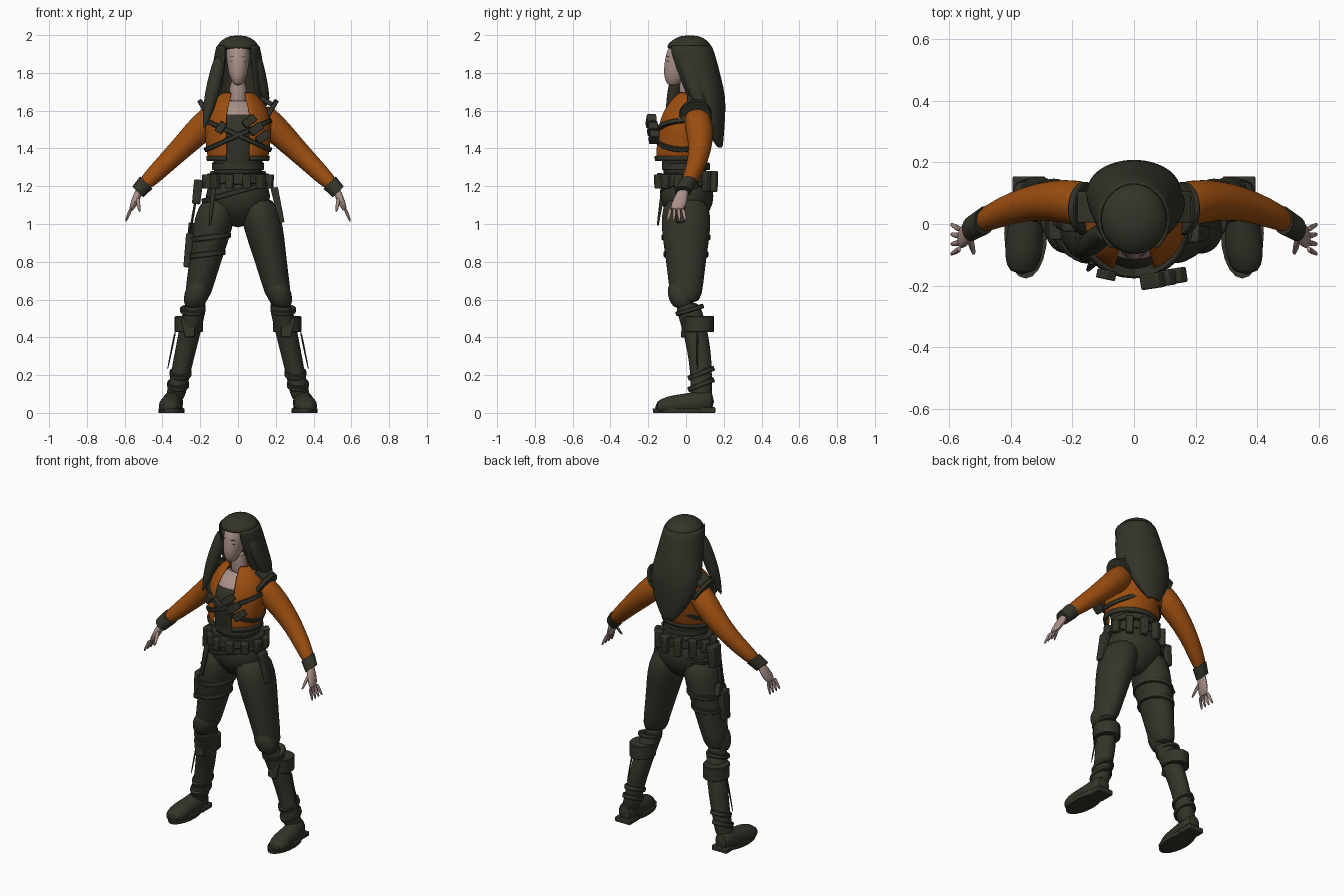
import bpy, bmesh, math
from mathutils import Vector, Matrix, Euler

default_cube = bpy.data.objects.get("Cube")
if default_cube:
    bpy.data.objects.remove(default_cube)


def material(name, colour):
    mat = bpy.data.materials.new(name)
    mat.use_nodes = True
    mat.diffuse_color = (*colour, 1)
    mat.node_tree.nodes["Principled BSDF"].inputs["Base Color"].default_value = (*colour, 1)
    return mat


DARK = material("dark olive", (.034, .034, .023))
ORANGE = material("burnt orange", (.33, .075, .005))
SKIN = material("pale skin", (.4, .28, .25))

X, Y, Z = Vector((1, 0, 0)), Vector((0, 1, 0)), Vector((0, 0, 1))
ARM_UP = (X + Z).normalized()
parts = []


def finish(name, bm, mat):
    bmesh.ops.recalc_face_normals(bm, faces=bm.faces)
    mesh = bpy.data.meshes.new(name)
    bm.to_mesh(mesh)
    bm.free()
    mesh.materials.append(mat)
    obj = bpy.data.objects.new(name, mesh)
    bpy.context.collection.objects.link(obj)
    parts.append(obj)
    return obj


def loft(name, mat, start, end, radii, aspect=1, tip_aspect=None, bow=0,
         u=X, v=Y, side=1, gap=0, smooth=True, count=20):
    """Evenly spaced ellipses from start to end; a gap leaves the front open."""
    bm = bmesh.new()
    start, end = Vector(start), Vector(end)
    tip_aspect = tip_aspect or aspect
    steps = count + 1 if gap else count
    rings = []
    for k, radius in enumerate(radii):
        t = k / (len(radii) - 1)
        centre = start.lerp(end, t) + Y * bow * math.sin(math.pi * t)
        depth = radius * (aspect + (tip_aspect - aspect) * t)
        ring = []
        for i in range(steps):
            a = gap + (math.tau - gap - gap) * i / count
            point = centre + u * radius * math.sin(a) - v * depth * math.cos(a)
            ring.append(bm.verts.new((point.x * side, point.y, max(point.z, 0))))
        rings.append(ring)
    for low, high in zip(rings, rings[1:]):
        for i in range(count):
            j = (i + 1) % steps
            bm.faces.new((low[i], low[j], high[j], high[i]))
    if not gap:
        bm.faces.new(rings[0])
        bm.faces.new(rings[-1])
    obj = finish(name, bm, mat)
    if gap:
        shell = obj.modifiers.new("thickness", "SOLIDIFY")
        shell.thickness, shell.offset = .014, 0
    if smooth:
        obj.modifiers.new("smooth", "SUBSURF").levels = 1
    return obj


def band(name, centre, radius, aspect, height, u=X, v=Y, side=1):
    """A strap: a short slice whose rim stands proud of the body."""
    centre = Vector(centre)
    half = u.cross(v).normalized() * height / 2
    obj = loft(name, DARK, centre - half, centre + half, (radius, radius), aspect,
               u=u, v=v, side=side, smooth=False, count=28)
    obj.modifiers.new("soft rim", "BEVEL").width = .004


def box(name, centre, size, turn=(0, 0, 0), side=1, taper=1, mat=DARK):
    bm = bmesh.new()
    bmesh.ops.create_cube(bm, size=1)
    for vert in bm.verts:
        if vert.co.z < 0:
            vert.co.xy *= taper
    place = Matrix.LocRotScale(Vector(centre), Euler(turn), Vector(size))
    bmesh.ops.transform(bm, matrix=place, verts=bm.verts)
    for vert in bm.verts:
        vert.co.x *= side
    bevel = finish(name, bm, mat).modifiers.new("soft edges", "BEVEL")
    bevel.width, bevel.segments = min(size) * .15, 2


def leg_at(height):
    """Centre of the splayed leg; the shin sits further back than the thigh."""
    return Vector((.35 - .22 * height, .08 if height < .5 else 0, height))


# Head, neck and face
loft("head", SKIN, (0, -.07, 1.73), (0, 0, 1.97), (.02, .046, .056, .062, .065, .05), 1.35)
loft("neck", SKIN, (0, .03, 1.57), (0, 0, 1.78), (.06, .046, .045))
loft("nose", SKIN, (0, -.1, 1.86), (0, -.105, 1.81), (.005, .009, .012, .01), count=10)
box("lips", (0, -.1, 1.785), (.036, .014, .014), mat=SKIN)

# Long hair: crown and back curtain
loft("hair_crown", DARK, (0, .015, 1.92), (0, .02, 2), (.115, .11, .09, .04), 1.07)
loft("hair_curtain", DARK, (0, .01, 1.95), (0, .18, 1.4),
     (.11, .125, .138, .155, .14, .1, .03), 1.1, .3, gap=.6)
loft("right_hair_lock", DARK, (-.09, -.02, 1.9), (-.18, -.1, 1.5), (.035, .04, .042, .03, .005), count=12)
loft("left_hair_lock", DARK, (.09, 0, 1.9), (.15, .08, 1.62), (.035, .036, .036, .02), 1.5, count=12)

# Torso: fitted top with bare upper chest, open cropped jacket over it
top = loft("fitted_top", DARK, (0, 0, 1.22), (0, .02, 1.67),
           (.14, .124, .14, .155, .145, .05), .88, bow=-.03)
top.data.materials.append(SKIN)
for face in top.data.polygons:
    if face.center.z > 1.58 and face.center.y < 0:
        face.material_index = 1
loft("jacket", ORANGE, (0, -.03, 1.34), (0, .03, 1.7), (.155, .165, .172, .172, .145, .075), .88, gap=.36)
loft("jacket_hem", DARK, (0, -.03, 1.335), (0, -.03, 1.36), (.158, .162), .88, gap=.4, smooth=False)
loft("pelvis", DARK, (0, 0, 1.32), (0, .01, .98), (.122, .145, .182, .16, .06), .9, .75)

for side, label in ((1, "left"), (-1, "right")):
    # Eyes and brows
    for feature, height in (("eye", 1.862), ("eyebrow", 1.886)):
        box(f"{label}_{feature}", (.028, -.097, height), (.025, .008, .004), (0, 0, .25), side)

    # Sleeve and cuff
    loft(label + "_sleeve", ORANGE, (.1, .05, 1.6), (.515, 0, 1.19),
         (.07, .077, .066, .056, .049, .038), bow=.05, u=Y, v=ARM_UP, side=side)
    loft(label + "_cuff", DARK, (.485, .012, 1.22), (.53, -.015, 1.17), (.046, .041),
         u=Y, v=ARM_UP, side=side, smooth=False)

    # Hand with spread fingers
    loft(label + "_palm", SKIN, (.515, -.01, 1.19), (.57, -.05, 1.07), (.026, .036, .042, .036),
         .8, .35, u=Y, v=ARM_UP, side=side, count=12)
    for i, finger in enumerate(("little", "ring", "middle", "index")):
        loft(f"{label}_{finger}_finger", SKIN, (.565, -.018 - .021 * i, 1.085), (.597, -.033 * i, 1.01),
             (.012, .01, .006), u=Y, v=ARM_UP, side=side, count=8)
    loft(label + "_thumb", SKIN, (.535, -.04, 1.15), (.52, -.1, 1.06), (.014, .011, .007), side=side, count=8)

    # Trouser leg, boot shaft and knee guard
    loft(label + "_thigh", DARK, leg_at(1.15), leg_at(.57), (.09, .11, .1, .086, .075, .064), 1.24, side=side)
    loft(label + "_shin", DARK, leg_at(.6), leg_at(.05), (.064, .06, .058, .054, .05, .056), 1.12,
         bow=.03, side=side)
    loft(label + "_knee_pad", DARK, (.2, -.04, .71), (.235, -.02, .55), (.04, .068, .068, .045), side=side)
    band(label + "_boot_cuff", (.26, .065, .47), .075, 1.1, .085, side=side)
    box(label + "_shin_plate", (.26, -.01, .45), (.075, .03, .1), (-.15, .1, 0), side, .7)
    band(label + "_knee_strap", (.24, .02, .545), .067, 1.1, .025, v=Y + Z * .3, side=side)
    for strap, height in (("ankle", .15), ("shaft", .21)):
        band(f"{label}_{strap}_strap", leg_at(height), .058, 1.2, .028, v=Y + Z * .4, side=side)
    loft(label + "_lace", DARK, (.33, .06, .44), (.375, .06, .22), (.008, .005, .004), side=side, count=6)

    # Foot and sole
    loft(label + "_foot", DARK, (.34, .15, .06), (.365, -.165, .03),
         (.045, .057, .056, .06, .064, .04), 1.3, .7, u=X, v=Z, side=side)
    box(label + "_heel", (.342, .105, .015), (.105, .1, .03), side=side)
    loft(label + "_sole", DARK, (.352, -.03, 0), (.352, -.03, .024), (.068, .07), 2.1, side=side, smooth=False)

    # Harness loops, shoulder tabs and crossing straps
    band(label + "_shoulder_loop", (.158, .05, 1.575), .086, 1.1, .026, Y, X * .5 + Z * .86, side)
    box(label + "_shoulder_tab", (.155, .055, 1.648), (.085, .1, .025), (0, .55, 0), side)
    band(label + "_chest_strap", (0, -.02, 1.47), .178, .88, .026, X - Z * .45, Y, side)

# Waistband and belts
band("waistband", (0, 0, 1.305), .137, .92, .04)
band("utility_belt", (0, 0, 1.24), .163, .85, .055)
band("slung_belt", (-.01, 0, 1.17), .182, .75, .028, X + Z * .28)
box("belt_buckle", (0, -.14, 1.24), (.06, .025, .06))

# Pouches spaced round the belt, taller at the right rear
for i in range(12):
    a = math.tau * (i + .5) / 12
    tall = .11 if math.sin(a) > .6 else .075
    box(f"belt_pouch_{i + 1}", (.168 * math.cos(a), .147 * math.sin(a), 1.225),
        (.045, .05, tall), (0, 0, a + math.pi / 2), taper=.9)

# Hip gear: pouch, sheath and hanging knife
box("right_hip_pouch", (-.215, .02, 1.17), (.05, .09, .13), (0, .12, 0), taper=.85)
box("left_hip_sheath", (.212, -.03, 1.1), (.04, .06, .19), (0, -.22, 0), taper=.7)
box("hanging_knife", (-.14, -.135, 1.09), (.028, .025, .2), (-.15, .1, 0), taper=.4)

# Right thigh holster and straps
for strap, height, radius in (("upper", .93, .108), ("lower", .84, .099)):
    band(strap + "_thigh_strap", leg_at(height), radius, 1.2, .03, Z * .12 - X, side=-1)
box("holster", (-.263, -.01, .86), (.045, .085, .18), (0, .12, 0), taper=.7)
box("sidearm_grip", (-.25, .025, .965), (.03, .04, .08), (.4, .1, 0))
loft("holster_drop_strap", DARK, (-.215, 0, 1.18), (-.26, 0, .92), (.008, .008), 2.5, count=8)

# Chest pouches along the left strap
for i in range(3):
    box(f"chest_pouch_{i + 1}", (.06 + .036 * i, -.185 + .008 * i, 1.545 - .042 * i),
        (.075, .05, .042), (0, -.65, .15))
box("right_chest_clip", (-.09, -.165, 1.51), (.04, .03, .06), (0, .6, -.2))

# Smooth shading with crisp edges
bpy.ops.object.select_all(action="DESELECT")
for obj in parts:
    obj.select_set(True)
bpy.context.view_layer.objects.active = parts[0]
bpy.ops.object.shade_smooth_by_angle(angle=math.radians(40))
